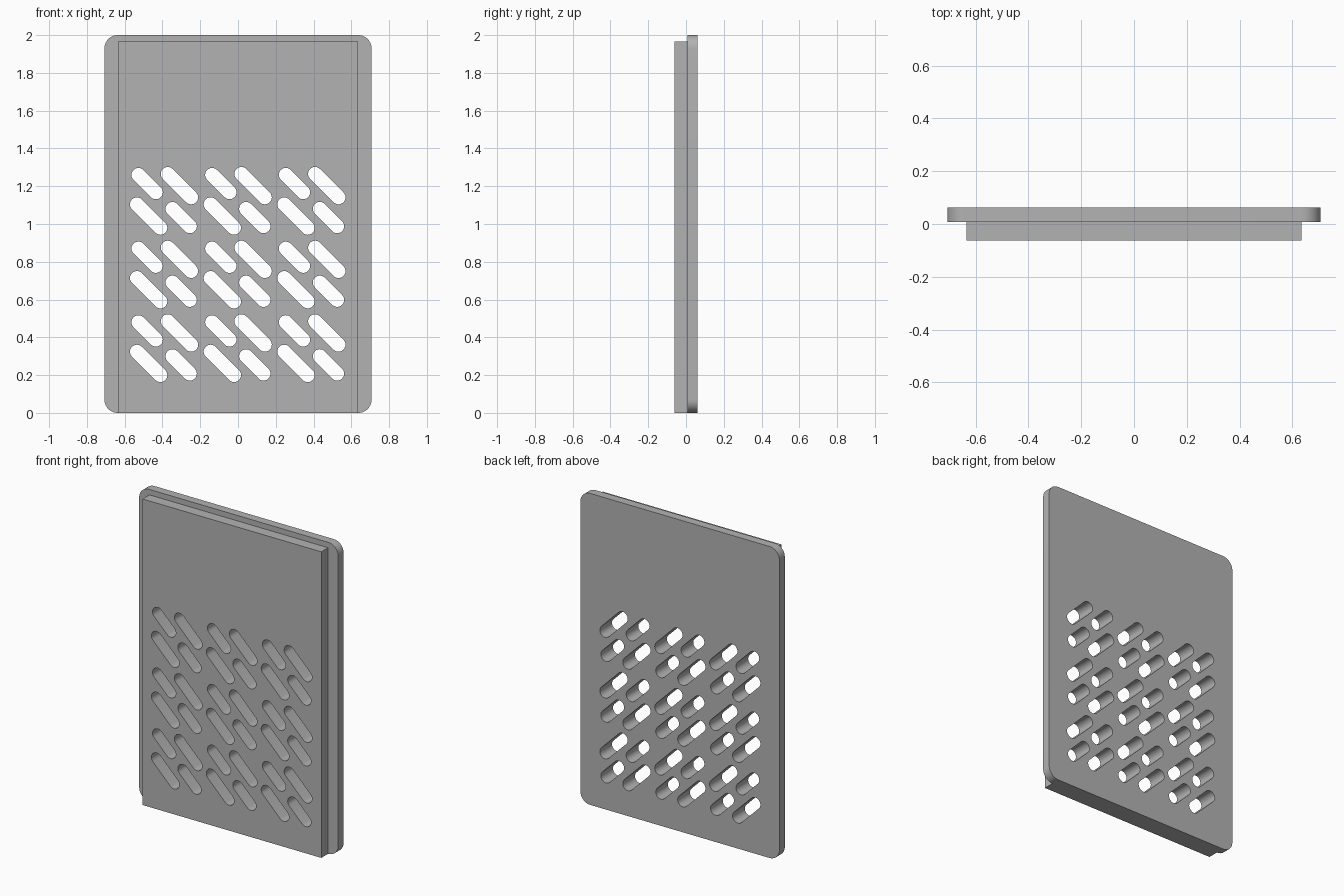
import bpy
import bmesh
from math import cos, sin, pi, radians
from mathutils import Vector

cube = bpy.data.objects.get("Cube")
if cube:
    bpy.data.objects.remove(cube, do_unlink=True)

GREY = (0.45, 0.45, 0.45, 1)
grey = bpy.data.materials.new("grey")
grey.use_nodes = True
grey.diffuse_color = GREY
grey.node_tree.nodes["Principled BSDF"].inputs["Base Color"].default_value = GREY


def rounded_outline(centres, radius, steps):
    """Outline of a convex shape rounded about its corners: (x, z, start, end angle)."""
    points = []
    for x, z, start, end in centres:
        for i in range(steps + 1):
            a = start + (end - start) * i / steps
            points.append((x + radius * cos(a), z + radius * sin(a)))
    return points


def add_prism(bm, outline, y0, y1):
    """Extrude an x-z outline from y0 to y1."""
    face = bm.faces.new([bm.verts.new((x, y0, z)) for x, z in outline])
    result = bmesh.ops.extrude_face_region(bm, geom=[face], use_keep_orig=True)
    verts = [g for g in result["geom"] if isinstance(g, bmesh.types.BMVert)]
    bmesh.ops.translate(bm, verts=verts, vec=Vector((0, y1 - y0, 0)))


def make_object(name, prisms):
    bm = bmesh.new()
    for prism in prisms:
        add_prism(bm, *prism)
    bmesh.ops.recalc_face_normals(bm, faces=bm.faces[:])
    mesh = bpy.data.meshes.new(name)
    bm.to_mesh(mesh)
    bm.free()
    mesh.materials.append(grey)
    obj = bpy.data.objects.new(name, mesh)
    bpy.context.collection.objects.link(obj)
    return obj


# Back plate with rounded corners
W, H, R = 0.707, 2.0, 0.07
corners = [(W - R, H - R), (R - W, H - R), (R - W, R), (W - R, R)]
back_outline = rounded_outline(
    [(x, z, i * pi / 2, (i + 1) * pi / 2) for i, (x, z) in enumerate(corners)], R, 10)
back_plate = make_object("back_plate", [(back_outline, 0.007, 0.062)])

# Narrower square-cornered front plate
front_outline = [(-0.635, 0), (0.635, 0), (0.635, 1.965), (-0.635, 1.965)]
front_plate = make_object("front_plate", [(front_outline, -0.062, 0.007)])

# Diagonal slots: a group of four, repeated on a three by three grid
SLOT_R, PITCH = 0.037, 0.39
SHORT, LONG = 0.046, 0.062
group = [(-0.481, 1.214, SHORT), (-0.31, 1.203, LONG),
         (-0.473, 1.042, LONG), (-0.301, 1.034, SHORT)]
slots = []
for column in range(3):
    for row in range(3):
        for x, z, h in group:
            cx, cz = x + column * PITCH, z - row * PITCH
            ends = [(cx + h, cz - h, -0.75 * pi, 0.25 * pi),
                    (cx - h, cz + h, 0.25 * pi, 1.25 * pi)]
            slots.append((rounded_outline(ends, SLOT_R, 12), -0.2, 0.2))
cutter = make_object("slot_cutter", slots)
cutter.hide_render = True

# Cut the slots through both plates
for plate in (back_plate, front_plate):
    cut = plate.modifiers.new("slots", 'BOOLEAN')
    cut.operation = 'DIFFERENCE'
    cut.solver = 'EXACT'
    cut.object = cutter
    bpy.ops.object.select_all(action='DESELECT')
    plate.select_set(True)
    bpy.context.view_layer.objects.active = plate
    bpy.ops.object.modifier_apply(modifier=cut.name)
    bpy.ops.object.shade_smooth_by_angle(angle=radians(30))

bpy.data.objects.remove(cutter, do_unlink=True)
